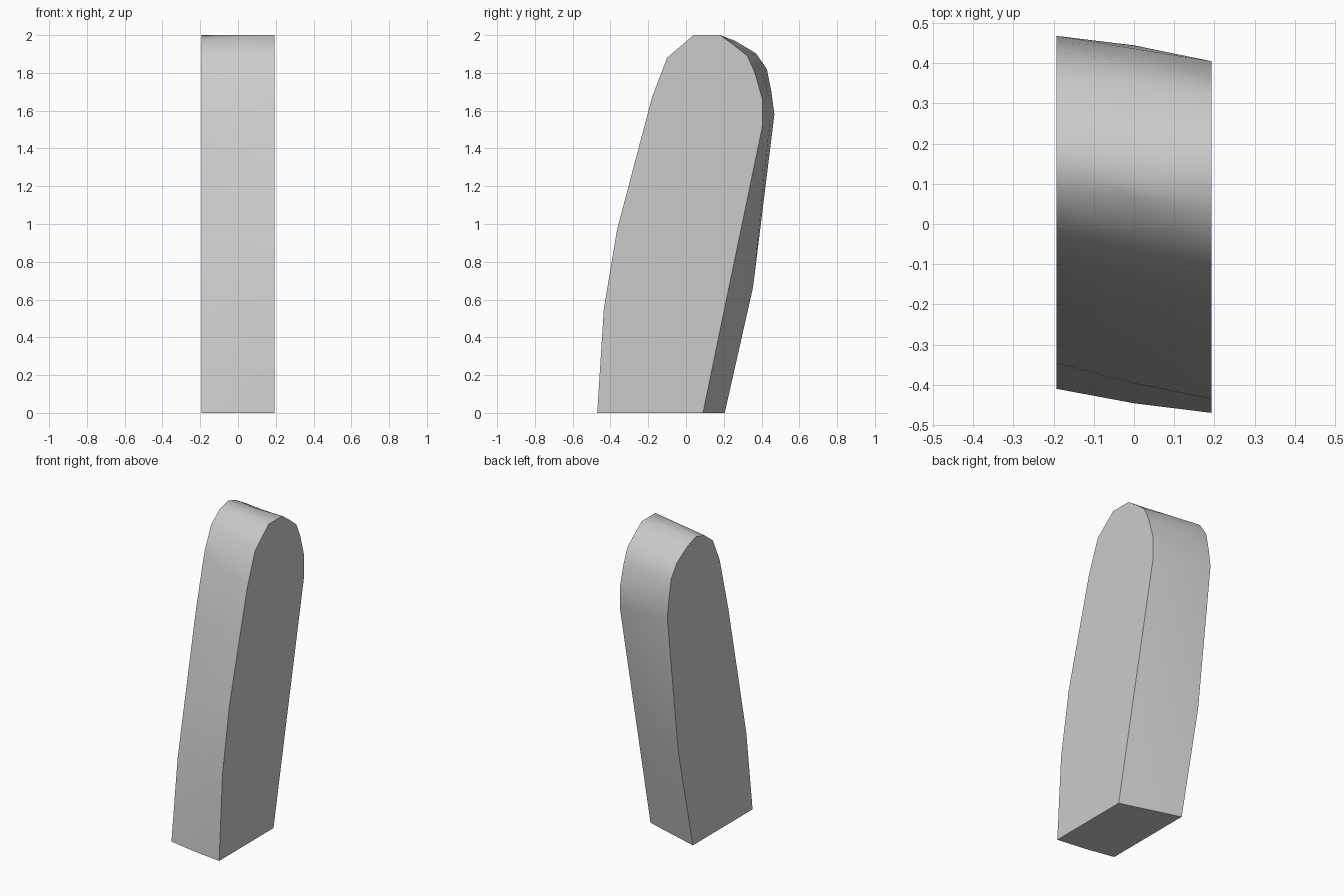
import bpy
import bmesh
from math import radians

default_cube = bpy.data.objects.get("Cube")
if default_cube:
    bpy.data.objects.remove(default_cube, do_unlink=True)

# Plain grey material
grey = bpy.data.materials.new("plain_grey")
grey.use_nodes = True
colour = (0.6, 0.6, 0.6, 1.0)
grey.diffuse_color = colour
grey.node_tree.nodes["Principled BSDF"].inputs["Base Color"].default_value = colour

HALF_WIDTH = 0.193

# Matching (y, z) outline points: +x end, then -x end,
# from the front foot over the rounded top to the back foot
front_wall = [
    ((-.47, 0), (-.41, 0)),
    ((-.435, .55), (-.346, .52)),
    ((-.365, .97), (-.26, .93)),
    ((-.27, 1.33), (-.16, 1.405)),
    ((-.18, 1.67), (-.07, 1.76)),
]
rounded_top = [
    ((-.1, 1.88), (0, 1.91)),
    ((.04, 2), (.085, 1.975)),
    ((.04, 2), (.175, 2)),
    ((.18, 2), (.175, 2)),
    ((.25, 1.95), (.26, 1.97)),
]
back_wall = [
    ((.325, 1.89), (.37, 1.904)),
    ((.365, 1.8), (.428, 1.82)),
    ((.405, 1.66), (.452, 1.7)),
    ((.405, 1.52), (.468, 1.58)),
    ((.218, .62), (.355, .665)),
    ((.09, 0), (.205, 0)),
]


def middle(pair, bulge):
    """Point halfway between the ends, pushed slightly outward."""
    (y1, z1), (y2, z2) = pair
    return ((y1 + y2) / 2 + bulge, (z1 + z2) / 2)


def ring(bm, x, points):
    return [bm.verts.new((x, y, z)) for y, z in points]


# Slab lofted from one end outline to the other through a middle section
pairs = front_wall + rounded_top + back_wall
middles = ([middle(p, -0.006) for p in front_wall]
           + [middle(p, 0) for p in rounded_top]
           + [middle(p, 0.008) for p in back_wall[:-1]]
           + [middle(back_wall[-1], 0)])

bm = bmesh.new()
rings = [
    ring(bm, HALF_WIDTH, [p[0] for p in pairs]),
    ring(bm, 0, middles),
    ring(bm, -HALF_WIDTH, [p[1] for p in pairs]),
]
count = len(pairs)
for a, b in zip(rings, rings[1:]):
    for i in range(count):
        j = (i + 1) % count
        bm.faces.new((a[i], a[j], b[j], b[i]))
bm.faces.new(rings[0])
bm.faces.new(rings[-1])
bmesh.ops.remove_doubles(bm, verts=bm.verts, dist=0.001)
bmesh.ops.recalc_face_normals(bm, faces=bm.faces)

mesh = bpy.data.meshes.new("leaning_slab")
bm.to_mesh(mesh)
bm.free()
mesh.materials.append(grey)
slab = bpy.data.objects.new("leaning_slab", mesh)
bpy.context.collection.objects.link(slab)

# Smooth walls with crisp side outlines
bpy.ops.object.select_all(action='DESELECT')
slab.select_set(True)
bpy.context.view_layer.objects.active = slab
bpy.ops.object.shade_smooth_by_angle(angle=radians(45))
